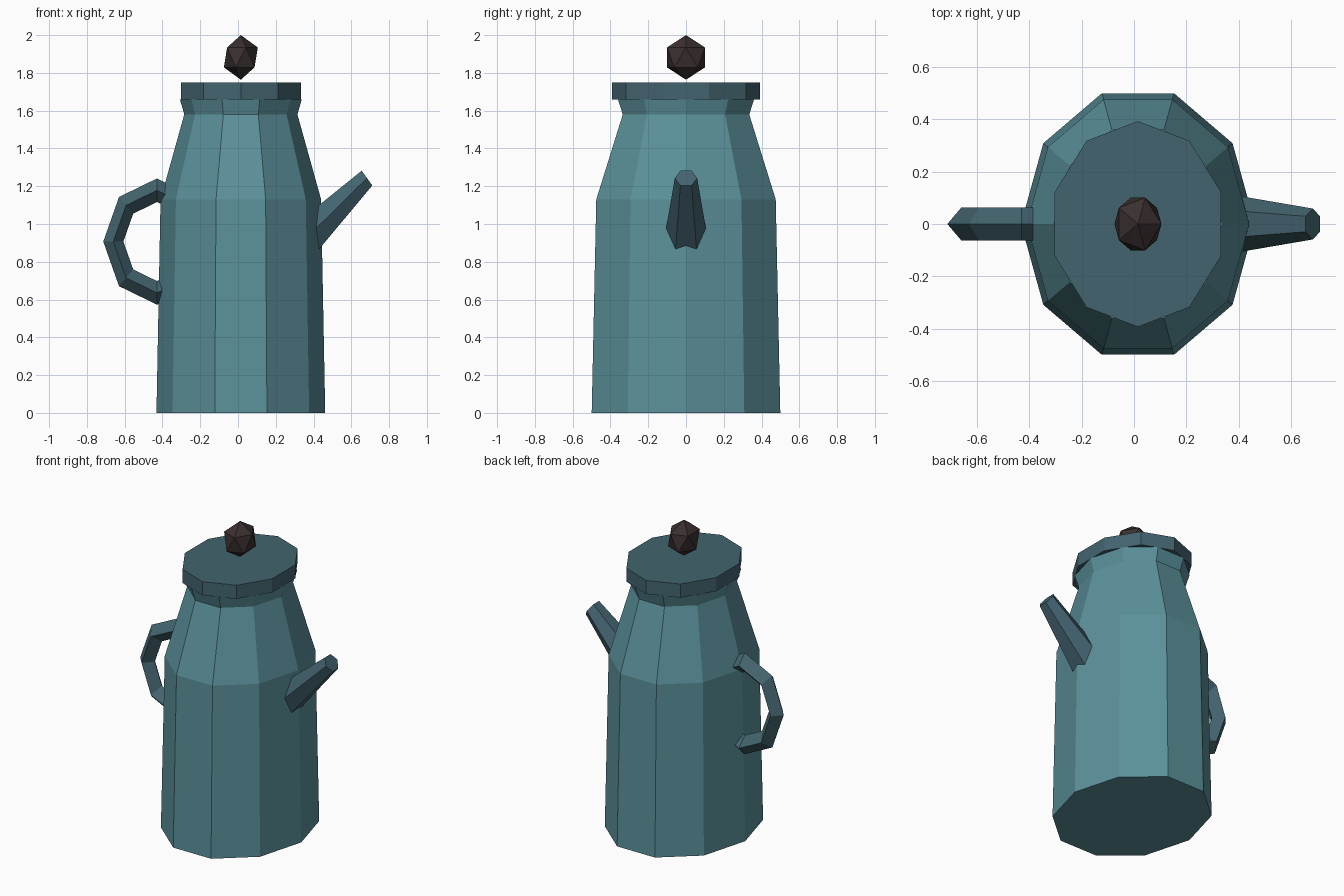
import bpy, bmesh, math
from mathutils import Vector

if "Cube" in bpy.data.objects:
    bpy.data.objects.remove(bpy.data.objects["Cube"])

SX = 0.851      # whole pot is narrower along x
CX = 0.015      # pot axis


def material(name, rgb):
    m = bpy.data.materials.new(name)
    m.diffuse_color = (*rgb, 1)
    m.use_nodes = True
    m.node_tree.nodes["Principled BSDF"].inputs["Base Color"].default_value = m.diffuse_color
    return m


TEAL = material("teal_enamel", (0.105, 0.283, 0.328))
DARK = material("dark_teal", (0.056, 0.127, 0.159))
BROWN = material("dark_brown", (0.042, 0.029, 0.028))


def finish(name, bm, mat):
    bmesh.ops.recalc_face_normals(bm, faces=bm.faces)
    me = bpy.data.meshes.new(name)
    bm.to_mesh(me)
    bm.free()
    me.materials.append(mat)
    ob = bpy.data.objects.new(name, me)
    bpy.context.collection.objects.link(ob)
    return ob


def bridge(bm, a, b):
    n = len(a)
    for i in range(n):
        bm.faces.new((a[i], a[(i + 1) % n], b[(i + 1) % n], b[i]))


def loft(name, rings, mat, closed=False):
    """Skin a list of point rings; cap the ends unless closed."""
    bm = bmesh.new()
    vs = [[bm.verts.new(p) for p in r] for r in rings]
    for a, b in zip(vs, vs[1:]):
        bridge(bm, a, b)
    if closed:
        bridge(bm, vs[-1], vs[0])
    else:
        bm.faces.new(vs[0])
        bm.faces.new(vs[-1])
    return finish(name, bm, mat)


def level_ring(r, z, turn=0.0, n=10):
    angles = [turn + math.tau * i / n for i in range(n)]
    return [(CX + SX * r * math.cos(a), r * math.sin(a), z) for a in angles]


# Body with tapered shoulder and flared neck
profile = [(0.525, 0), (0.4995, 1.13), (0.352, 1.58), (0.379, 1.66)]
loft("body", [level_ring(r, z) for r, z in profile], TEAL)

# Lid, turned half a side against the body
loft("lid", [level_ring(0.393, z, math.pi / 2) for z in (1.66, 1.75)], DARK)

# Knob
bm = bmesh.new()
bmesh.ops.create_icosphere(bm, subdivisions=1, radius=0.118)
for v in bm.verts:
    v.co = (CX + v.co.x * SX, v.co.y, v.co.z + 1.882)
finish("knob", bm, BROWN)

# Handle: eight-segment ring with diamond section, half sunk in the body
rings = []
for i in range(8):
    a = math.tau * i / 8
    ring = []
    for j in range(4):
        b = math.tau * j / 4
        rad = 0.2715 + 0.0625 * math.cos(b)
        ring.append((-0.429 + SX * rad * math.cos(a), 0.0625 * math.sin(b),
                     0.907 + rad * math.sin(a)))
    rings.append(ring)
loft("handle", rings, DARK, closed=True)

# Spout: tapered hexagonal tube leaning outward
tilt = math.radians(40)
axis = Vector((math.cos(tilt), 0, math.sin(tilt)))
up = Vector((-math.sin(tilt), 0, math.cos(tilt)))
rings = []
for back, r in ((0.6, 0.126), (0, 0.059)):
    ring = []
    for i in range(6):
        a = math.tau * i / 6
        p = -back * axis + r * math.sin(a) * up
        ring.append((0.683 + SX * p.x, r * math.cos(a), 1.243 + p.z))
    rings.append(ring)
loft("spout", rings, DARK)
